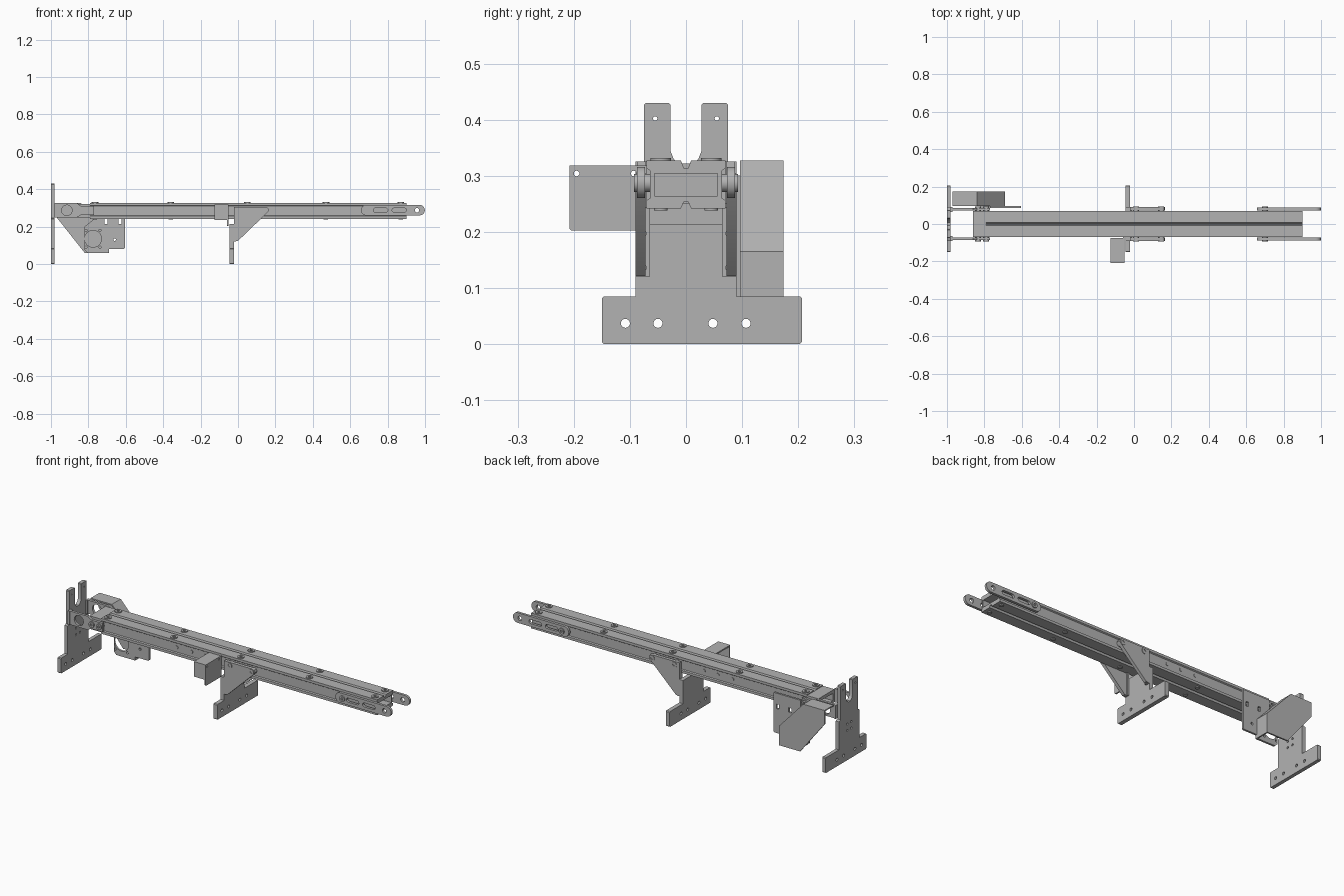
import bpy, math
from mathutils import Matrix

cube = bpy.data.objects.get("Cube")
if cube:
    bpy.data.objects.remove(cube, do_unlink=True)

steel = bpy.data.materials.new("steel grey")
steel.use_nodes = True
GREY = (0.45, 0.45, 0.45, 1)
steel.diffuse_color = GREY
steel.node_tree.nodes["Principled BSDF"].inputs["Base Color"].default_value = GREY

# Drawing planes: "x" draws (y, z), "y" draws (x, z), "z" draws (x, y)
FRAMES = {
    "x": Matrix(((0, 0, 1, 0), (1, 0, 0, 0), (0, 1, 0, 0), (0, 0, 0, 1))),
    "y": Matrix(((1, 0, 0, 0), (0, 0, -1, 0), (0, 1, 0, 0), (0, 0, 0, 1))),
    "z": Matrix.Identity(4),
}
parts = []


def circle(u, v, r, n=24):
    return [(u + r * math.cos(2 * math.pi * i / n), v + r * math.sin(2 * math.pi * i / n))
            for i in range(n)]


def slot(u0, u1, v, r, n=10):
    right = [(u1 + r * math.sin(a), v - r * math.cos(a))
             for a in (math.pi * i / n for i in range(n + 1))]
    left = [(u0 - r * math.sin(a), v + r * math.cos(a))
            for a in (math.pi * i / n for i in range(n + 1))]
    return right + left


def rect(u0, u1, v0, v1):
    return [(u0, v0), (u1, v0), (u1, v1), (u0, v1)]


def mirrored(half):
    return half + [(-u, v) for u, v in reversed(half)]


def plate(name, axis, lo, hi, outline, holes=()):
    """Flat outline with holes, extruded from lo to hi along the axis."""
    curve = bpy.data.curves.new(name, "CURVE")
    curve.dimensions = "2D"
    curve.fill_mode = "BOTH"
    curve.extrude = (hi - lo) / 2
    for loop in [outline, *holes]:
        spline = curve.splines.new("POLY")
        spline.points.add(len(loop) - 1)
        for point, (u, v) in zip(spline.points, loop):
            point.co = (u, v, 0, 1)
        spline.use_cyclic_u = True
    drawn = bpy.data.objects.new(name, curve)
    mesh = bpy.data.meshes.new_from_object(drawn)
    bpy.data.objects.remove(drawn)
    mid = (lo + hi) / 2
    shift = {"x": (mid, 0, 0), "y": (0, mid, 0), "z": (0, 0, mid)}[axis]
    mesh.transform(Matrix.Translation(shift) @ FRAMES[axis])
    mesh.materials.clear()
    mesh.materials.append(steel)
    obj = bpy.data.objects.new(name, mesh)
    bpy.context.collection.objects.link(obj)
    parts.append(obj)
    return obj


def side_plate(name, side, inner, outer, outline, holes=()):
    lo, hi = sorted((side * inner, side * outer))
    return plate(name, "y", lo, hi, outline, holes)


# Main rail: grooved hollow extrusion
rail = mirrored([(0.004, 0.314), (0.009, 0.327), (0.07, 0.327), (0.07, 0.313),
                 (0.064, 0.309), (0.064, 0.26), (0.07, 0.256), (0.07, 0.242),
                 (0.009, 0.242), (0.004, 0.253)])
plate("rail", "x", -0.79, 0.9, rail, [rect(-0.056, 0.056, 0.264, 0.304)])

# Bolts along the top and underside of the rail
for x in (-0.765, -0.36, 0.05, 0.47, 0.87):
    for y in (-0.045, 0.045):
        plate("top_bolt", "z", 0.326, 0.332, circle(x, y, 0.018), [circle(x, y, 0.008, 6)])
        plate("bottom_bolt", "z", 0.238, 0.243, circle(x, y, 0.012))

# Feet: wide base, column and, at the end, a fork
foot_holes = [circle(y, 0.037, 0.008) for y in (-0.108, -0.05, 0.048, 0.107)]
base_right = [(-0.09, 0.085), (-0.146, 0.085), (-0.15, 0.081), (-0.15, 0.004), (-0.146, 0)]
base_left = [(0.203, 0), (0.207, 0.004), (0.207, 0.081), (0.203, 0.085), (0.09, 0.085)]
fork_half = [(0.09, 0.24), (0.075, 0.245), (0.075, 0.426), (0.072, 0.43),
             (0.031, 0.43), (0.028, 0.427), (0.028, 0.345), (0.022, 0.33), (0.008, 0.318)]
fork = fork_half + [(-u, v) for u, v in reversed(fork_half)]
end_holes = [circle(s * 0.055, 0.402, 0.004) for s in (-1, 1)]
end_holes += [circle(y, z, 0.006) for y in (-0.018, 0.018) for z in (0.165, 0.2)]
plate("end_foot", "x", -1.0, -0.98, base_right + base_left + fork, foot_holes + end_holes)
plate("middle_foot", "x", -0.045, -0.022,
      base_right + base_left + [(0.09, 0.213), (-0.09, 0.213)], foot_holes)

# Block joining the drive head to the rail
plate("head_block", "x", -0.86, -0.79, rect(-0.07, 0.07, 0.25, 0.322),
      [rect(-0.056, 0.056, 0.264, 0.304)])

for side in (-1, 1):
    # Drive head cheeks with bearing hole and mounting flange
    side_plate("head_cheek", side, 0.072, 0.086,
               [(-0.98, 0.25), (-0.86, 0.25), (-0.84, 0.262), (-0.77, 0.262),
                (-0.77, 0.31), (-0.84, 0.31), (-0.86, 0.325), (-0.98, 0.325)],
               [circle(-0.915, 0.287, 0.028)])
    lo, hi = sorted((side * 0.064, side * 0.09))
    plate("head_flange", "x", -0.98, -0.97, rect(lo, hi, 0.25, 0.325))

    # Gusset bracket between rail and middle foot
    side_plate("gusset", side, 0.072, 0.09,
               [(-0.022, 0.122), (-0.002, 0.122), (0.16, 0.278), (0.165, 0.288),
                (0.16, 0.3), (0.145, 0.305), (-0.022, 0.305)])
    plate("gusset_flange", "x", -0.022, -0.012, rect(lo, hi, 0.12, 0.243),
          [circle(side * 0.077, z, 0.006) for z in (0.136, 0.197)])

    # Slotted tension arm at the free end
    side_plate("tension_arm", side, 0.073, 0.087, slot(0.685, 0.971, 0.288, 0.028),
               [slot(0.735, 0.79, 0.288, 0.011), slot(0.835, 0.89, 0.288, 0.011),
                circle(0.957, 0.288, 0.012)])

    # Side bolts and rail side holes
    for x in (-0.835, -0.79, 0.01, 0.145, 0.7):
        side_plate("side_bolt", side, 0.064, 0.093, circle(x, 0.287, 0.016),
                   [circle(x, 0.287, 0.007, 6)])
    for x in (-0.33, -0.24, -0.155):
        side_plate("rail_stud", side, 0.062, 0.067, circle(x, 0.287, 0.009))

# Motor plate below the drive head
plate("motor_plate", "y", 0.086, 0.097,
      [(-0.82, 0.075), (-0.805, 0.06), (-0.69, 0.06), (-0.69, 0.08), (-0.61, 0.08),
       (-0.605, 0.085), (-0.605, 0.3), (-0.77, 0.3), (-0.77, 0.24), (-0.82, 0.2)],
      [circle(-0.775, 0.135, 0.045, 32), circle(-0.66, 0.13, 0.007)]
      + [circle(-0.775 + a, 0.135 + b, 0.006) for a in (-0.037, 0.037) for b in (-0.045, 0.045)]
      + [rect(x - 0.008, x + 0.008, 0.215, 0.24) for x in (-0.705, -0.63)])

# Belt cover: face plate and the bent walls along its upper edge
cover = [(-0.97, 0.25), (-0.82, 0.06), (-0.69, 0.06), (-0.69, 0.165),
         (-0.84, 0.327), (-0.97, 0.327)]
plate("cover_face", "y", 0.166, 0.174, cover)
t = 0.007
plate("cover_walls", "y", 0.096, 0.168,
      cover[2:] + [(-0.97, 0.327 - t), (-0.843, 0.327 - t), (-0.69 - t, 0.163),
                   (-0.69 - t, 0.06)])

# Sensor hood on the front of the rail
plate("hood_top", "z", 0.31, 0.318, rect(-0.125, -0.052, -0.208, -0.075))
plate("hood_front", "y", -0.208, -0.2, rect(-0.125, -0.052, 0.235, 0.318))
plate("hood_side", "x", -0.06, -0.052,
      [(-0.208, 0.206), (-0.204, 0.202), (-0.07, 0.202), (-0.07, 0.318), (-0.208, 0.318)],
      [circle(-0.195, 0.304, 0.005), circle(-0.093, 0.304, 0.005)])

# Smooth round walls, keep plate edges sharp
bpy.ops.object.select_all(action="DESELECT")
for obj in parts:
    obj.select_set(True)
bpy.context.view_layer.objects.active = parts[0]
bpy.ops.object.shade_smooth_by_angle(angle=math.radians(30))
